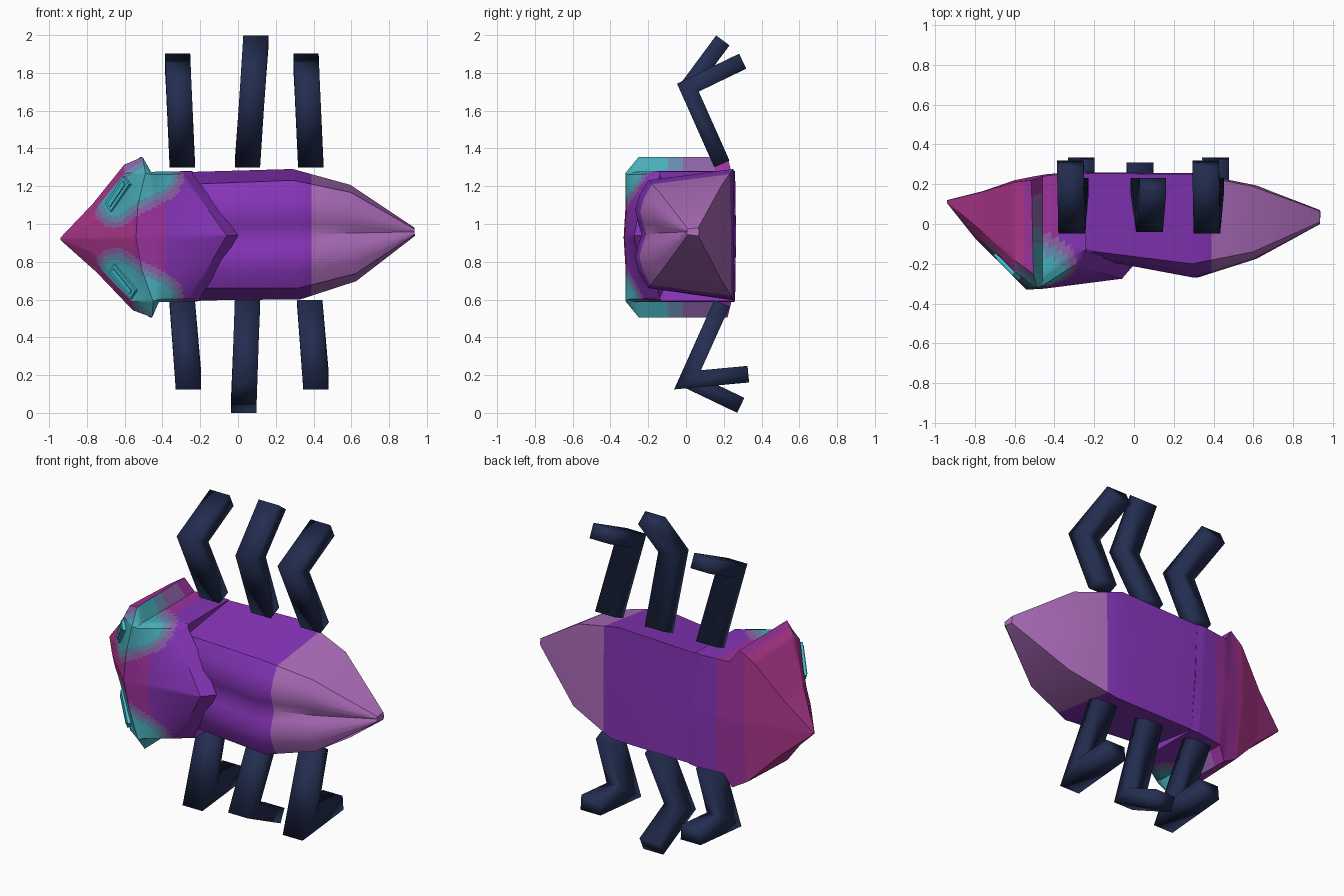
import bpy, bmesh
from mathutils import Vector

cube = bpy.data.objects.get("Cube")
if cube:
    bpy.data.objects.remove(cube)


def material(name, rgb):
    """Flat material from display values, converted to linear."""
    lin = [((c / 255 + 0.055) / 1.055) ** 2.4 for c in rgb]
    m = bpy.data.materials.new(name)
    m.diffuse_color = (*lin, 1)
    m.use_nodes = True
    m.node_tree.nodes["Principled BSDF"].inputs["Base Color"].default_value = (*lin, 1)
    return m


NAVY = material("navy", (35, 45, 80))
PURPLE = material("purple", (134, 52, 184))
MAUVE = material("mauve", (174, 109, 188))
MAGENTA = material("magenta", (172, 54, 138))
PLUM = material("plum", (156, 50, 158))
TEAL = material("teal", (72, 174, 186))
STEEL = material("steel_blue", (104, 138, 174))
LILAC = material("lilac", (142, 98, 168))
CYAN = material("cyan", (68, 190, 208))


def place(x, y, h):
    """Body space to world: h is the offset from the slightly tilted mid plane."""
    return Vector((x - 0.06 * h, y, 0.94 + 0.02 * x + h))


def finish(name, bm, mats, angle):
    bmesh.ops.recalc_face_normals(bm, faces=bm.faces)
    mesh = bpy.data.meshes.new(name)
    bm.to_mesh(mesh)
    bm.free()
    ob = bpy.data.objects.new(name, mesh)
    bpy.context.collection.objects.link(ob)
    for m in mats:
        mesh.materials.append(m)
    bpy.ops.object.select_all(action="DESELECT")
    ob.select_set(True)
    bpy.context.view_layer.objects.active = ob
    bpy.ops.object.shade_smooth_by_angle(angle=angle)


def loft(sections):
    """Skin mirrored half sections running from the back to the belly, with end caps."""
    bm = bmesh.new()
    rings = []
    for half in sections:
        full = half + [(x, y, -h) for x, y, h in half[-2:0:-1]]
        rings.append([bm.verts.new(place(*p)) for p in full])
    n = len(rings[0])
    for a, b in zip(rings, rings[1:]):
        for i in range(n):
            j = (i + 1) % n
            bm.faces.new((a[i], a[j], b[j], b[i]))
    bm.faces.new(rings[0])
    bm.faces.new(rings[-1])
    bmesh.ops.recalc_face_normals(bm, faces=bm.faces)
    return bm


def cut_x(bm, x):
    geom = bm.verts[:] + bm.edges[:] + bm.faces[:]
    bmesh.ops.bisect_plane(bm, geom=geom, plane_co=(x, 0, 0), plane_no=(1, 0, 0))


# Body and tail: ridged back, flat belly
def body_section(x, groove, ridge, edge, edge_h, belly, belly_h):
    return [(x, groove, 0), (x, (groove + ridge) / 2, edge_h * 0.2),
            (x, ridge, edge_h * 0.45), (x, (ridge * 2 + edge) / 3, edge_h * 0.72),
            (x, edge, edge_h), (x, belly, belly_h), (x, belly + 0.005, 0)]


bm = loft([
    body_section(-0.25, -0.14, -0.165, -0.13, 0.275, 0.255, 0.34),
    body_section(0.31, -0.235, -0.27, -0.20, 0.285, 0.25, 0.345),
    body_section(0.61, -0.14, -0.175, -0.14, 0.215, 0.19, 0.255),
    body_section(0.935, 0.01, 0.0, 0.01, 0.015, 0.065, 0.022),
])
cut_x(bm, 0.39)
for f in bm.faces:
    f.material_index = int(f.calc_center_median().x > 0.39)
finish("body", bm, [PURPLE, MAUVE], 0.6)

# Head with flared cheeks and a pointed hood that folds back into the body
tip = [(-0.94, 0.105, 0), (-0.94, 0.105, 0.003), (-0.94, 0.107, 0.006),
       (-0.94, 0.11, 0.006), (-0.94, 0.118, 0.006), (-0.94, 0.12, 0)]
snout = [(-0.80, -0.07, 0), (-0.79, -0.065, 0.07), (-0.76, -0.06, 0.14),
         (-0.76, -0.03, 0.18), (-0.76, 0.16, 0.17), (-0.76, 0.165, 0)]
face = [(-0.63, -0.24, 0), (-0.61, -0.225, 0.17), (-0.58, -0.24, 0.34),
        (-0.58, -0.18, 0.385), (-0.58, 0.21, 0.37), (-0.60, 0.22, 0)]
cheek = [(-0.54, -0.33, 0), (-0.52, -0.32, 0.17), (-0.47, -0.32, 0.34),
         (-0.48, -0.25, 0.425), (-0.49, 0.22, 0.425), (-0.50, 0.24, 0)]
neck = [(-0.45, -0.325, 0), (-0.44, -0.315, 0.17), (-0.44, -0.31, 0.33),
        (-0.44, -0.27, 0.345), (-0.44, 0.24, 0.345), (-0.44, 0.25, 0)]
hood = [(-0.06, -0.275, 0), (-0.17, -0.24, 0.17), (-0.27, -0.20, 0.33),
        (-0.27, -0.15, 0.345), (-0.27, 0.26, 0.345), (-0.27, 0.265, 0)]
lip = [(0.0, -0.205, 0), (-0.11, -0.17, 0.17), (-0.22, -0.14, 0.325),
       (-0.22, -0.13, 0.342), (-0.22, 0.255, 0.344), (-0.22, 0.265, 0)]
fold = [(-0.24, -0.1, 0), (-0.24, -0.1, 0.13), (-0.24, -0.1, 0.25),
        (-0.24, -0.05, 0.25), (-0.24, 0.2, 0.25), (-0.24, 0.2, 0)]
bm = loft([tip, snout, face, cheek, neck, hood, lip, fold])
bmesh.ops.subdivide_edges(bm, edges=bm.edges[:], cuts=11, use_grid_fill=True)
for x in (-0.55, -0.38):
    cut_x(bm, x)

# Stepped patch from each eye to the neck and along the cheek rim
patch_a, patch_b = Vector((-0.64, -0.17, 0.19)), Vector((-0.42, -0.30, 0.33))


def patch_distance(p):
    d = patch_b - patch_a
    t = min(1, max(0, (p - patch_a).dot(d) / d.length_squared))
    v = p - (patch_a + d * t)
    v.y *= 0.5
    return v.length


def step(value, limits):
    """Index of the first patch colour whose limit is above the value."""
    for index, limit in enumerate(limits):
        if value < limit:
            return 3 + index
    return None


bm.normal_update()
for f in bm.faces:
    c, n = f.calc_center_median(), f.normal
    p = Vector((c.x, c.y, abs(c.z - 0.94 - 0.02 * c.x)))
    index = None
    if p.z > 0.346 and n.x > 0.3:
        index = step(c.y, (-0.08, 0.0, 0.15))
    elif n.y < 0.5 and not (n.x < -0.2 and n.y > -0.5):
        index = step(patch_distance(p), (0.08, 0.11, 0.14))
    if index is None:
        index = 0 if c.x < -0.55 else 1 if c.x < -0.38 else 2
    f.material_index = index
finish("head", bm, [MAGENTA, PLUM, PURPLE, TEAL, STEEL, LILAC], 0.5)


# Eyes: slanted plates with a raised slot
def slab(bm, centre, axes, sizes, side):
    vs = []
    for sx in (-1, 1):
        for sy, sz in ((-1, -1), (1, -1), (1, 1), (-1, 1)):
            p = centre.copy()
            for s, a, r in zip((sx, sy, sz), axes, sizes):
                p += a * (s * r)
            vs.append(bm.verts.new(place(p.x, p.y, p.z * side)))
    bm.faces.new(vs[:4])
    bm.faces.new(vs[4:])
    for i in range(4):
        j = (i + 1) % 4
        bm.faces.new((vs[i], vs[j], vs[4 + j], vs[4 + i]))


along = Vector((0.12, -0.11, 0.16)).normalized()
across = Vector((-0.7, -0.7, 0.05)).cross(along).normalized()
out = along.cross(across)
for side, label in ((1, "upper"), (-1, "lower")):
    bm = bmesh.new()
    centre = Vector((-0.613, -0.205, 0.23))
    slab(bm, centre, (along, across, out), (0.1, 0.03, 0.022), side)
    slab(bm, centre, (along, across, out), (0.085, 0.013, 0.028), side)
    finish(label + "_eye", bm, [CYAN], 0.5)


# Legs: bent square tubes, mitred at the knee and softly shaded
def leg(name, path, x0, x1):
    half = 0.044
    pts = [Vector(p) for p in path]
    d = [(b - a).normalized() for a, b in zip(pts, pts[1:])]
    perp = [Vector((-v.y, v.x)) for v in d]
    mid = (perp[0] + perp[1]).normalized()
    offs = [perp[0] * half, mid * (half / mid.dot(perp[0])), perp[1] * half]
    bm = bmesh.new()
    rings = []
    for p, o in zip(pts, offs):
        t = (p.y - pts[0].y) / (pts[2].y - pts[0].y)
        x = x0 + (x1 - x0) * t
        rings.append([bm.verts.new((x + w, (p + o * s).x, (p + o * s).y))
                      for w, s in ((-0.067, -1), (0.067, -1), (0.067, 1), (-0.067, 1))])
    for a, b in zip(rings, rings[1:]):
        for i in range(4):
            j = (i + 1) % 4
            bm.faces.new((a[i], a[j], b[j], b[i]))
    bm.faces.new(rings[0])
    bm.faces.new(rings[-1])
    finish(name, bm, [NAVY], 3.14)


up_hip, up_knee = (0.19, 1.318), (0.01, 1.722)
low_hip, low_knee = (0.19, 0.58), (0.008, 0.175)
up_out, up_mid = (0.3, 1.862), (0.195, 1.972)
low_out, low_mid = (0.33, 0.205), (0.29, 0.04)
leg("upper_front_leg", (up_hip, up_knee, up_out), -0.295, -0.32)
leg("upper_middle_leg", (up_hip, up_knee, up_mid), 0.05, 0.095)
leg("upper_rear_leg", (up_hip, up_knee, up_out), 0.385, 0.36)
leg("lower_front_leg", (low_hip, low_knee, low_out), -0.295, -0.265)
leg("lower_middle_leg", (low_hip, low_knee, low_mid), 0.05, 0.03)
leg("lower_rear_leg", (low_hip, low_knee, low_out), 0.38, 0.41)
